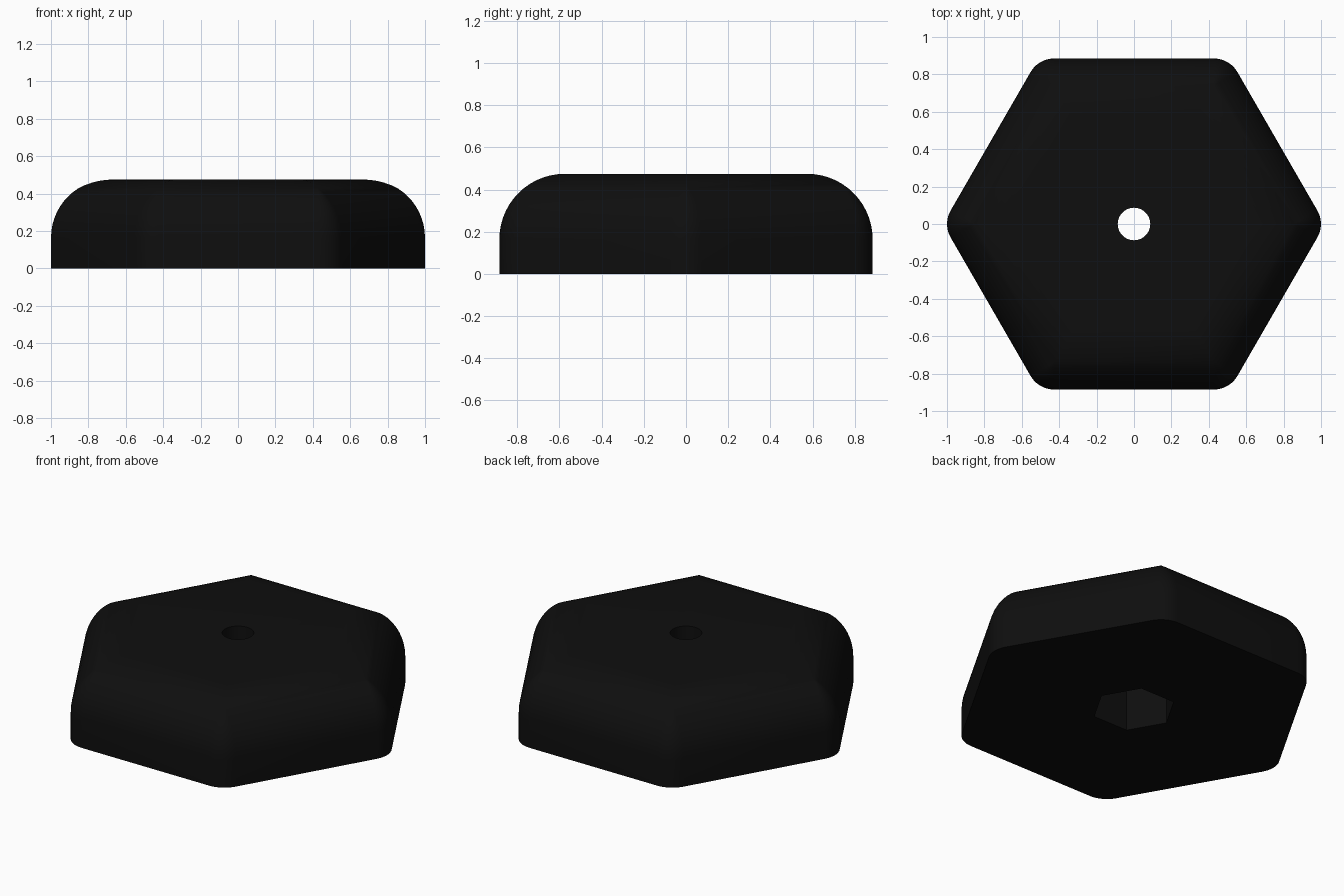
import bpy, bmesh, math

if "Cube" in bpy.data.objects:
    bpy.data.objects.remove(bpy.data.objects["Cube"])

APOTHEM, HEIGHT = 0.885, 0.475
CORNER, FILLET = 0.145, 0.31
CORNER_STEPS, FILLET_STEPS = 8, 14

black = bpy.data.materials.new("black plastic")
black.diffuse_color = (0.0045, 0.0045, 0.0045, 1)
black.use_nodes = True
black.node_tree.nodes["Principled BSDF"].inputs["Base Color"].default_value = black.diffuse_color


def hex_ring(inset, z):
    """Rounded hexagon outline, inset from the outer walls."""
    r = max(CORNER - inset, 0.0)
    reach = (APOTHEM - inset - r) / math.cos(math.pi / 6)
    points = []
    for side in range(6):
        a = side * math.pi / 3
        for s in range(CORNER_STEPS + 1):
            b = a + math.pi / 3 * (s / CORNER_STEPS - 0.5)
            points.append((reach * math.cos(a) + r * math.cos(b),
                           reach * math.sin(a) + r * math.sin(b), z))
    return points


def cutter(name, sides, radius, bottom, top):
    bpy.ops.mesh.primitive_cylinder_add(
        vertices=sides, radius=radius, depth=top - bottom,
        location=(0, 0, (top + bottom) / 2))
    obj = bpy.context.object
    obj.name = name
    if sides == 6:
        # corners on the x axis, like the body
        obj.rotation_euler.z = math.pi / 6
    obj.hide_render = True
    obj.data.materials.append(black)
    return obj


# Body: straight wall, then a quarter-round shoulder up to the flat top
levels = [(0.0, 0.0)]
for i in range(FILLET_STEPS + 1):
    t = math.pi / 2 * i / FILLET_STEPS
    levels.append((FILLET * (1 - math.cos(t)),
                   HEIGHT - FILLET + FILLET * math.sin(t)))

bm = bmesh.new()
rings = [[bm.verts.new(p) for p in hex_ring(d, z)] for d, z in levels]
count = len(rings[0])
for low, high in zip(rings, rings[1:]):
    for i in range(count):
        j = (i + 1) % count
        bm.faces.new((low[i], low[j], high[j], high[i]))
bm.faces.new(rings[0][::-1])
bm.faces.new(rings[-1])
bmesh.ops.remove_doubles(bm, verts=bm.verts, dist=1e-5)
bmesh.ops.recalc_face_normals(bm, faces=bm.faces)
mesh = bpy.data.meshes.new("knob_body")
bm.to_mesh(mesh)
bm.free()
mesh.materials.append(black)
body = bpy.data.objects.new("knob_body", mesh)
bpy.context.collection.objects.link(body)

# Hexagonal nut pocket below, round bolt hole through the top
cutters = [cutter("nut_pocket_cutter", 6, 0.232, -0.2, 0.3),
           cutter("bolt_hole_cutter", 48, 0.087, 0.1, 0.8)]

bpy.ops.object.select_all(action='DESELECT')
body.select_set(True)
bpy.context.view_layer.objects.active = body
for c in cutters:
    mod = body.modifiers.new(c.name, 'BOOLEAN')
    mod.operation = 'DIFFERENCE'
    mod.solver = 'EXACT'
    mod.object = c
    bpy.ops.object.modifier_apply(modifier=mod.name)
for c in cutters:
    bpy.data.objects.remove(c)

bpy.ops.object.shade_smooth_by_angle(angle=math.radians(30))
